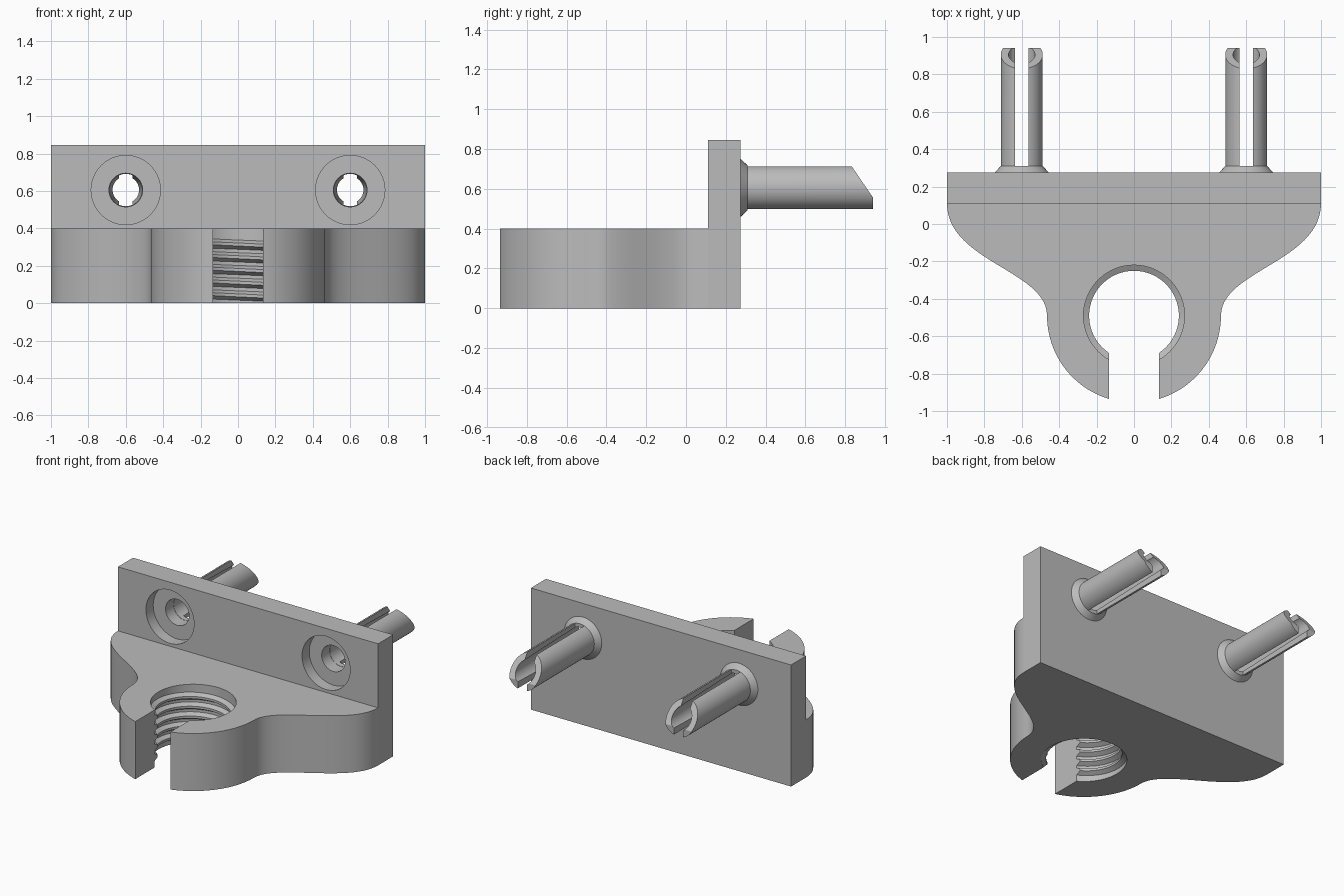
import bpy, bmesh
from math import sin, cos, pi, asin
from mathutils import Vector
from mathutils.geometry import interpolate_bezier

cube = bpy.data.objects.get("Cube")
if cube:
    bpy.data.objects.remove(cube)

grey = bpy.data.materials.new("light grey plastic")
grey.use_nodes = True
grey.diffuse_color = (0.5, 0.5, 0.5, 1)
bsdf = next(n for n in grey.node_tree.nodes if n.type == "BSDF_PRINCIPLED")
bsdf.inputs["Base Color"].default_value = grey.diffuse_color


def finish(name, bm):
    bmesh.ops.remove_doubles(bm, verts=bm.verts, dist=1e-5)
    bmesh.ops.recalc_face_normals(bm, faces=bm.faces)
    mesh = bpy.data.meshes.new(name)
    bm.to_mesh(mesh)
    bm.free()
    mesh.materials.append(grey)
    obj = bpy.data.objects.new(name, mesh)
    bpy.context.collection.objects.link(obj)
    return obj


def prism(name, outline, low, high, place):
    """Extrude a 2D outline; place(u, v, depth) gives the 3D point."""
    bm = bmesh.new()
    ends = [[bm.verts.new(place(u, v, d)) for u, v in outline] for d in (low, high)]
    for ring in ends:
        bm.faces.new(ring)
    for i in range(len(outline)):
        bm.faces.new((ends[0][i - 1], ends[0][i], ends[1][i], ends[1][i - 1]))
    return finish(name, bm)


def along_z(u, v, d):
    return (u, v, d)


def along_x(u, v, d):
    return (d, u, v)


def sweep(name, rings, closed):
    """Skin equal rings of points; closed joins the last ring to the first."""
    bm = bmesh.new()
    rings = [[bm.verts.new(p) for p in ring] for ring in rings]
    n = len(rings[0])
    for k in range(0 if closed else 1, len(rings)):
        a, b = rings[k - 1], rings[k]
        for i in range(n):
            bm.faces.new((a[i - 1], a[i], b[i], b[i - 1]))
    if not closed:
        bm.faces.new(rings[0])
        bm.faces.new(rings[-1])
    return finish(name, bm)


def lathe(name, profile, cx, cz, steps=64):
    """Turn a closed (radius, y) profile about a line parallel to y."""
    angles = [2 * pi * k / steps for k in range(steps)]
    return sweep(name, [[(cx + r * cos(a), y, cz + r * sin(a)) for r, y in profile]
                        for a in angles], True)


def cut(obj, cutters):
    for c in cutters:
        m = obj.modifiers.new("cut", "BOOLEAN")
        m.operation, m.solver, m.object = "DIFFERENCE", "EXACT", c
    bpy.context.view_layer.update()
    graph = bpy.context.evaluated_depsgraph_get()
    mesh = bpy.data.meshes.new_from_object(obj.evaluated_get(graph))
    obj.modifiers.clear()
    obj.data = mesh
    for c in cutters:
        bpy.data.objects.remove(c)


FRONT, BACK, TIP = 0.11, 0.275, 0.94       # plate faces and pin end
CY, R_OUT, R_HOLE, R_CREST = -0.49, 0.465, 0.27, 0.24
GAP = 0.135                                # half width of the clip opening
PIN_X, PIN_Z = 0.6, 0.605
parts = []


def arc(radius, start, end, steps):
    return [(radius * cos(start + (end - start) * k / steps),
             CY + radius * sin(start + (end - start) * k / steps))
            for k in range(steps + 1)]


# Clip body: flared shoulders running into an open ring
flare = [(p.x, p.y) for p in interpolate_bezier(
    Vector((1, FRONT, 0)), Vector((1, -0.2, 0)),
    Vector((R_OUT, -0.25, 0)), Vector((R_OUT, CY, 0)), 28)]
jaw = arc(R_OUT, 0, -pi / 2 + asin(GAP / R_OUT), 24)[1:]
half = flare + jaw
mouth = -pi / 2 + asin(GAP / R_HOLE)
bore = arc(R_HOLE, mouth, pi - mouth, 64)
outline = half + bore + [(-x, y) for x, y in reversed(half)]
parts.append(prism("clip_body", outline, 0, 0.4, along_z))

# Internal screw thread, one ridge per turn, broken at the opening
PITCH = 0.068
ridge = [(R_HOLE + 0.004, 0.0), (R_CREST, 0.02), (R_CREST, 0.036), (R_HOLE + 0.004, 0.054)]
for turn in range(5):
    rings = []
    for k in range(49):
        ring = []
        for r, dz in ridge:
            start = -pi / 2 + asin(GAP / r)
            a = start + (pi - 2 * start) * k / 48
            z = PITCH * (turn + (a - pi / 2) / (2 * pi)) + 0.014 + dz
            ring.append((r * cos(a), CY + r * sin(a), max(z, 0.001 + dz * 0.01)))
        rings.append(ring)
    parts.append(sweep("thread_turn_%d" % (turn + 1), rings, False))

# Upright back plate with two counterbored holes
plate = prism("back_plate", [(FRONT, 0), (BACK, 0), (BACK, 0.845), (FRONT, 0.845)],
              -1, 1, along_x)
sink = [(0, 0), (0.185, 0), (0.185, 0.19), (0.09, 0.19), (0.087, 0.4), (0, 0.4)]
cut(plate, [lathe("hole_cutter", sink, s * PIN_X, PIN_Z) for s in (-1, 1)])
parts.append(plate)

# Hollow split pins with flared roots and slanted tips
tube = [(0.145, BACK), (0.112, 0.31), (0.112, TIP), (0.07, TIP), (0.087, BACK)]
for side, s in (("right", -1), ("left", 1)):
    x = s * PIN_X
    pin = lathe(side + "_split_pin", tube, x, PIN_Z)
    slot = prism("slot_cutter", [(0.31, 0.4), (1, 0.4), (1, 0.82), (0.31, 0.82)],
                 x - 0.035, x + 0.035, along_x)
    slant = prism("tip_cutter", [(0.77, 0.805), (1, 0.467), (1, 0.805)],
                  x - 0.2, x + 0.2, along_x)
    cut(pin, [slot, slant])
    parts.append(pin)

# Smooth curved walls, crisp edges
bpy.ops.object.select_all(action="DESELECT")
for obj in parts:
    obj.select_set(True)
bpy.context.view_layer.objects.active = parts[0]
bpy.ops.object.shade_smooth_by_angle(angle=0.45)
